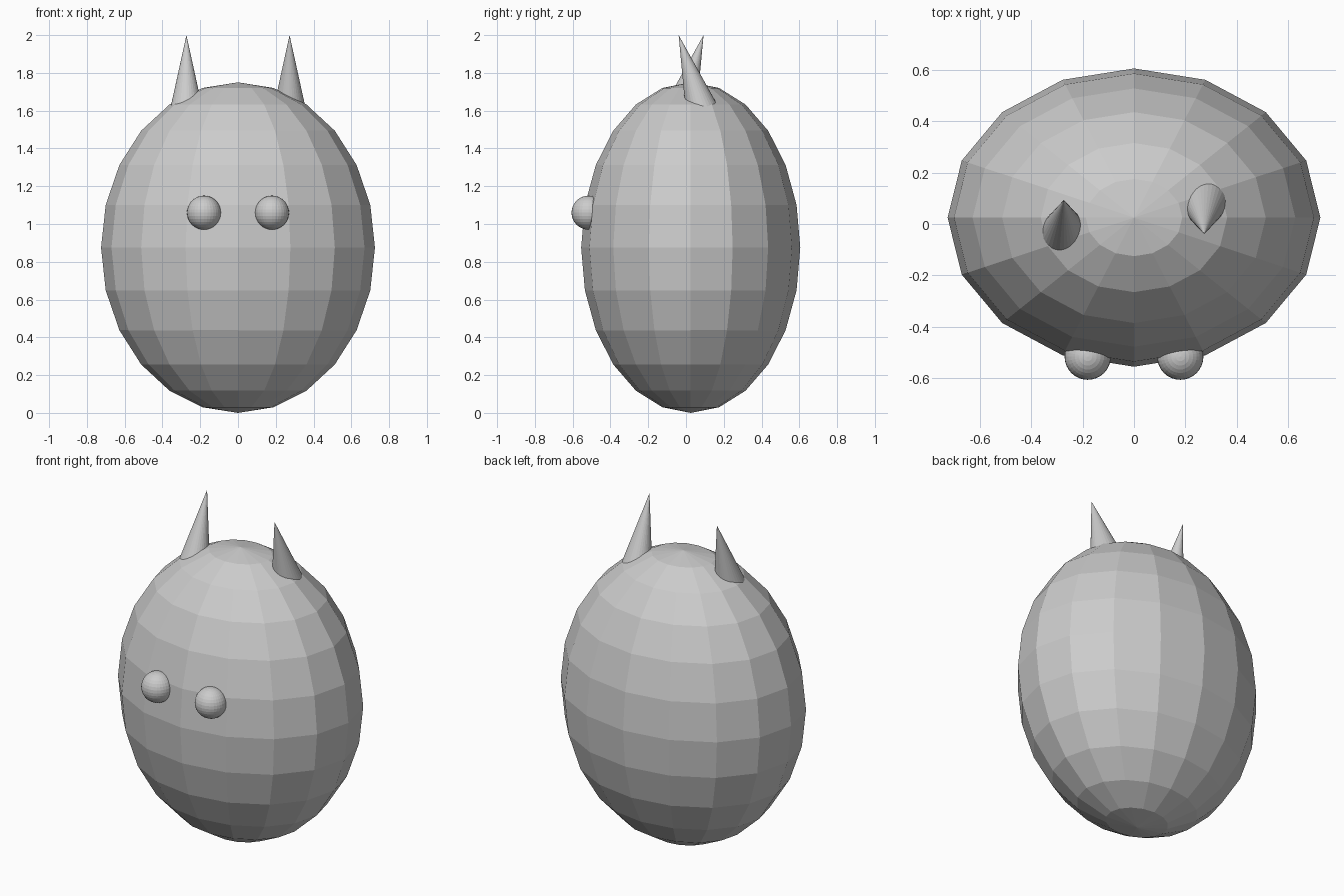
import bpy
from math import sin, cos

if "Cube" in bpy.data.objects:
    bpy.data.objects.remove(bpy.data.objects["Cube"])

# Egg-shaped low-poly body
bpy.ops.mesh.primitive_uv_sphere_add(segments=16, ring_count=12, radius=1, location=(0, 0.025, 0.875))
body = bpy.context.object
body.name = "body"
body.scale = (0.725, 0.58, 0.875)

TILT, HORN_LEN, HORN_RAD = 0.3, 0.5, 0.105

for side, label in ((1, "right"), (-1, "left")):
    # Round eye, half sunk into the front of the body
    bpy.ops.mesh.primitive_uv_sphere_add(segments=32, ring_count=16, radius=0.09,
                                         location=(side * 0.18, -0.516, 1.06))
    bpy.context.object.name = "eye_" + label

    # Horn: the two lean in opposite directions (forward / backward)
    tip_y = 0.027 - side * 0.066
    half = HORN_LEN / 2
    bpy.ops.mesh.primitive_cone_add(
        vertices=32, radius1=HORN_RAD, radius2=0, depth=HORN_LEN,
        location=(side * 0.273, tip_y + side * half * sin(TILT), 2.0 - half * cos(TILT)),
        rotation=(side * TILT, 0, 0))
    bpy.context.object.name = "horn_" + label
